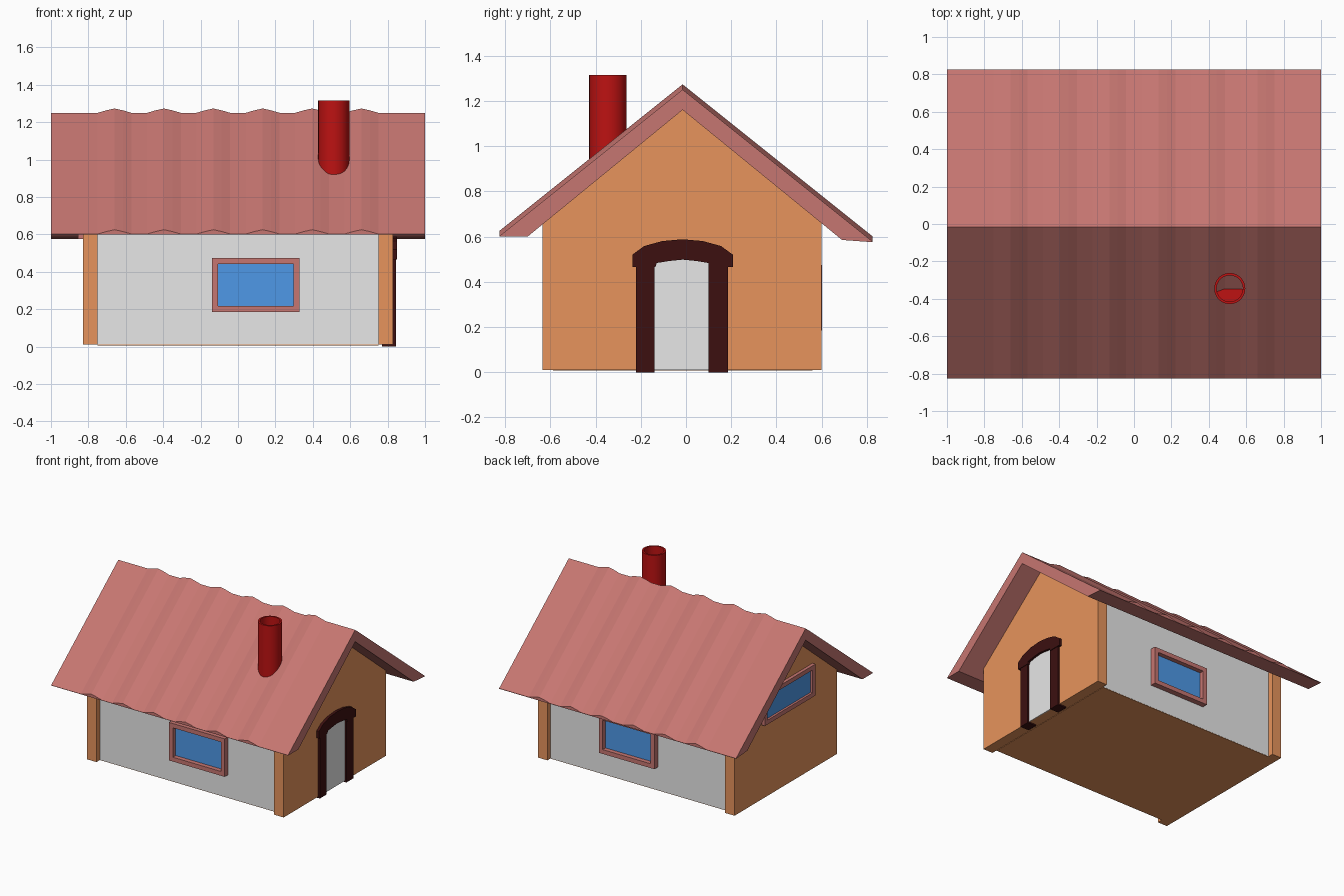
import bpy, bmesh, math
from mathutils import Matrix

old = bpy.data.objects.get("Cube")
if old:
    bpy.data.objects.remove(old, do_unlink=True)


def material(name, rgb):
    m = bpy.data.materials.new(name)
    m.use_nodes = True
    m.diffuse_color = (*rgb, 1)
    m.node_tree.nodes["Principled BSDF"].inputs["Base Color"].default_value = (*rgb, 1)
    return m


plaster = material("pale_grey_plaster", (0.80, 0.80, 0.80))
timber = material("orange_timber", (0.80, 0.296, 0.107))
tile = material("dusty_red_tile", (0.565, 0.181, 0.165))
glass = material("blue_glass", (0.08, 0.328, 0.83))
dark = material("dark_brown_wood", (0.045, 0.005, 0.005))
red = material("chimney_red", (0.51, 0.006, 0.006))


def finish(bm, name, mat):
    bmesh.ops.recalc_face_normals(bm, faces=bm.faces)
    mesh = bpy.data.meshes.new(name)
    bm.to_mesh(mesh)
    bm.free()
    mesh.materials.append(mat)
    ob = bpy.data.objects.new(name, mesh)
    bpy.context.collection.objects.link(ob)
    return ob


def loft(name, rings, mat, closed=False):
    """Join equal-length rings of points; cap the ends unless closed."""
    bm = bmesh.new()
    rows = [[bm.verts.new(p) for p in ring] for ring in rings]
    n = len(rows[0])
    pairs = list(zip(rows, rows[1:])) + ([(rows[-1], rows[0])] if closed else [])
    for a, b in pairs:
        for i in range(n):
            j = (i + 1) % n
            bm.faces.new((a[i], a[j], b[j], b[i]))
    if not closed:
        bm.faces.new(rows[0])
        bm.faces.new(rows[-1])
    return finish(bm, name, mat)


def prism(name, profile, x0, x1, mat):
    return loft(name, [[(x, y, z) for y, z in profile] for x in (x0, x1)], mat)


def box(name, x, y, z, mat):
    return prism(name, [(y[0], z[0]), (y[1], z[0]), (y[1], z[1]), (y[0], z[1])], x[0], x[1], mat)


# House body: recessed middle section between two gable walls
RIDGE_Y, UNDER, SLOPE, BASE = -0.015, 1.16, 0.8, 0.01


def gable_profile(y0, y1):
    h = lambda y: UNDER - SLOPE * abs(y - RIDGE_Y)
    return [(y0, BASE), (y1, BASE), (y1, h(y1)), (RIDGE_Y, UNDER), (y0, h(y0))]


prism("middle_walls", gable_profile(-0.59, 0.56), -0.75, 0.75, plaster)
prism("left_gable_wall", gable_profile(-0.635, 0.60), 0.75, 0.83, timber)
prism("right_gable_wall", gable_profile(-0.635, 0.60), -0.83, -0.75, timber)
box("floor", (-0.75, 0.75), (-0.589, 0.559), (0.007, 0.012), timber)

# Roof: one solid lofted along x, with six raised ribs on its upper side
sections = [(-1.0, 0)]
for k in range(6):
    c = -0.66 + 0.264 * k
    sections += [(c + dx, h) for dx, h in
                 ((-0.09, 0), (-0.045, 0.013), (0, 0.023), (0.045, 0.013), (0.09, 0))]
sections.append((1.0, 0))
loft("roof", [[(x, -0.825, 0.602 + h), (x, RIDGE_Y, 1.25 + h), (x, 0.825, 0.578 + h),
               (x, 0.825, 0.575), (x, 0.69, 0.585), (x, RIDGE_Y, UNDER),
               (x, -0.70, 0.60), (x, -0.825, 0.60)] for x, h in sections], tile)


# Windows: mitred frame and recessed pane, made facing -y and turned into place
def window(name, width, height, border, depth, place):
    def rect(b, y):
        w, h = width / 2 - b, height / 2 - b
        return [(-w, y, -h), (w, y, -h), (w, y, h), (-w, y, h)]
    frame = loft(name + "_frame", [rect(0, 0), rect(0, -depth), rect(border, -depth),
                                   rect(border, 0)], tile, closed=True)
    w, h = width / 2 - border, height / 2 - border
    pane = box(name + "_pane", (-w, w), (-0.008, -0.002), (-h, h), glass)
    for ob in (frame, pane):
        ob.data.transform(place)


def turned(x, y, z, degrees):
    return Matrix.Translation((x, y, z)) @ Matrix.Rotation(math.radians(degrees), 4, "Z")


window("front_window", 0.47, 0.29, 0.033, 0.042, turned(0.095, -0.59, 0.33, 0))
window("back_window", 0.47, 0.29, 0.033, 0.042, turned(0.08, 0.56, 0.33, 180))
window("gable_window", 0.61, 0.24, 0.033, 0.025, turned(-0.83, -0.035, 0.695, -90))

# Doorway: door plate, two jambs and a curved lintel
box("door", (0.826, 0.833), (-0.15, 0.11), (BASE, 0.50), plaster)
for side, y in (("front", (-0.22, -0.14)), ("back", (0.10, 0.185))):
    box(side + "_door_jamb", (0.77, 0.845), y, (0, 0.49), dark)
half = [(0.222, 0.465), (0.222, 0.52), (0.17, 0.558), (0.09, 0.58)]
inner = [(0.12, 0.465), (0.115, 0.483), (0.06, 0.492)]
arch = ([(RIDGE_Y - y, z) for y, z in half] + [(RIDGE_Y, 0.588)]
        + [(RIDGE_Y + y, z) for y, z in reversed(half)]
        + [(RIDGE_Y + y, z) for y, z in inner] + [(RIDGE_Y, 0.498)]
        + [(RIDGE_Y - y, z) for y, z in reversed(inner)])
prism("door_lintel", arch, 0.80, 0.85, dark)

# Chimney: hollow pipe with an inner floor, sunk into the roof
SIDES = 40
rings = []
for r, z in ((0.083, 0.90), (0.083, 1.315), (0.07, 1.315), (0.07, 0.985)):
    rings.append([(0.512 + r * math.cos(2 * math.pi * i / SIDES),
                   -0.345 + r * math.sin(2 * math.pi * i / SIDES), z) for i in range(SIDES)])
chimney = loft("chimney", rings, red)
bpy.ops.object.select_all(action="DESELECT")
chimney.select_set(True)
bpy.context.view_layer.objects.active = chimney
bpy.ops.object.shade_smooth_by_angle(angle=math.radians(30))
